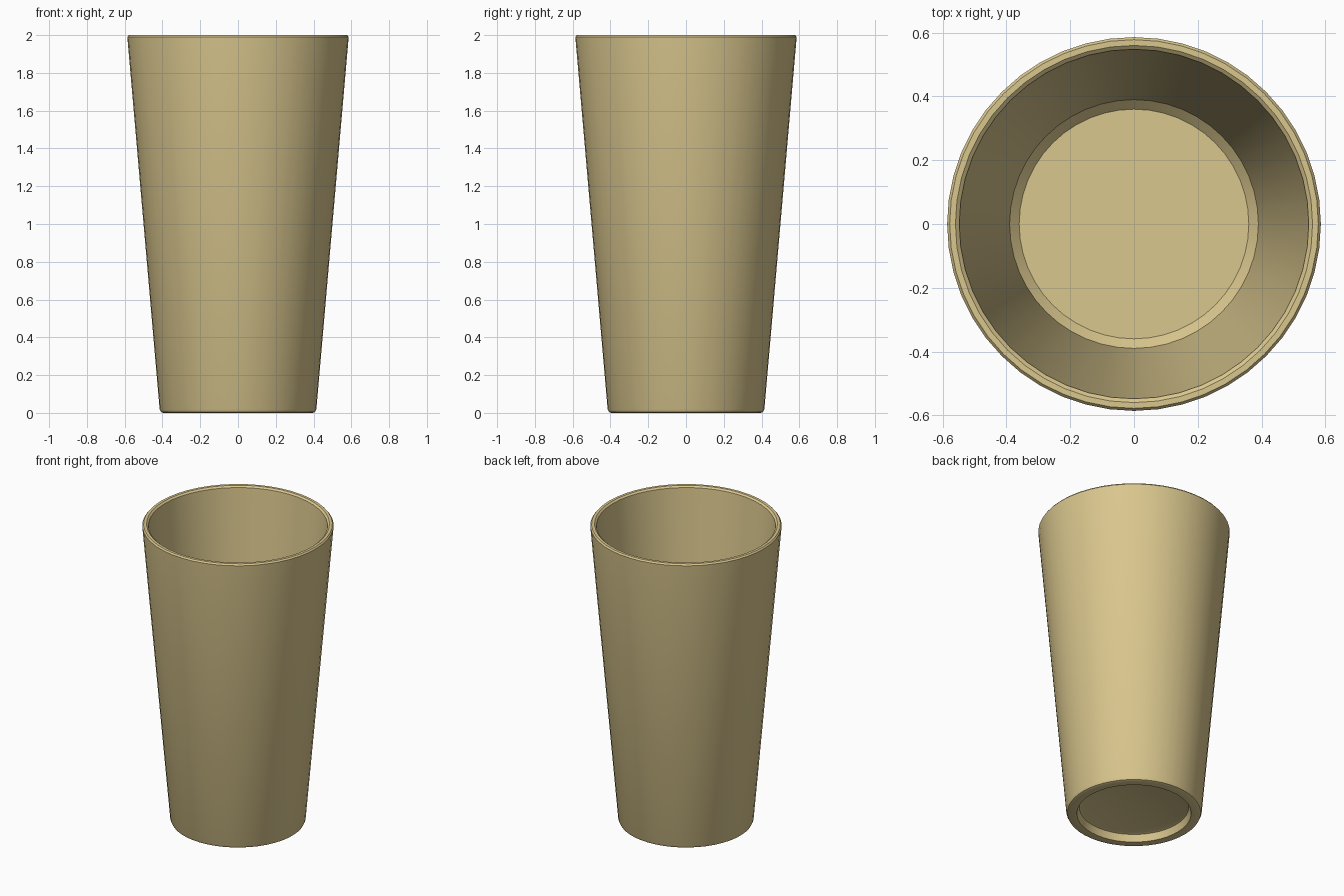
import bpy, bmesh, math

if "Cube" in bpy.data.objects:
    bpy.data.objects.remove(bpy.data.objects["Cube"])

SEGMENTS = 48


def lathe(name, profile, segments):
    """Spin an (r, z) profile about z; points with r = 0 become a capped end."""
    bm = bmesh.new()
    rings = []
    for r, z in profile:
        rings.append([bm.verts.new((r * math.cos(2 * math.pi * i / segments),
                                    r * math.sin(2 * math.pi * i / segments), z))
                      for i in range(segments)])
    for a, b in zip(rings, rings[1:]):
        for i in range(segments):
            j = (i + 1) % segments
            bm.faces.new((a[i], a[j], b[j], b[i]))
    bm.faces.new(rings[0][::-1])
    bm.faces.new(rings[-1])
    bmesh.ops.recalc_face_normals(bm, faces=bm.faces)
    mesh = bpy.data.meshes.new(name)
    bm.to_mesh(mesh)
    bm.free()
    obj = bpy.data.objects.new(name, mesh)
    bpy.context.collection.objects.link(obj)
    return obj


# Cup wall section, from the underside recess round to the inner floor
profile = [
    (0.32, 0.05), (0.335, 0.045), (0.35, 0.0),                # recess underneath
    (0.395, 0.0), (0.408, 0.005), (0.415, 0.02),              # rounded foot
    (0.586, 1.99), (0.578, 2.0),                              # outer wall and rim
    (0.56, 2.0), (0.548, 1.99),                               # inner lip
    (0.39, 0.16), (0.36, 0.13),                               # inner wall and floor
]
cup = lathe("cup", profile, SEGMENTS)

# Tan material
tan = bpy.data.materials.new("tan")
tan.diffuse_color = (0.70, 0.57, 0.27, 1)
tan.use_nodes = True
tan.node_tree.nodes["Principled BSDF"].inputs["Base Color"].default_value = tan.diffuse_color
cup.data.materials.append(tan)

# Smooth shading with crisp edges
bpy.context.view_layer.objects.active = cup
cup.select_set(True)
bpy.ops.object.shade_smooth_by_angle(angle=math.radians(30))
